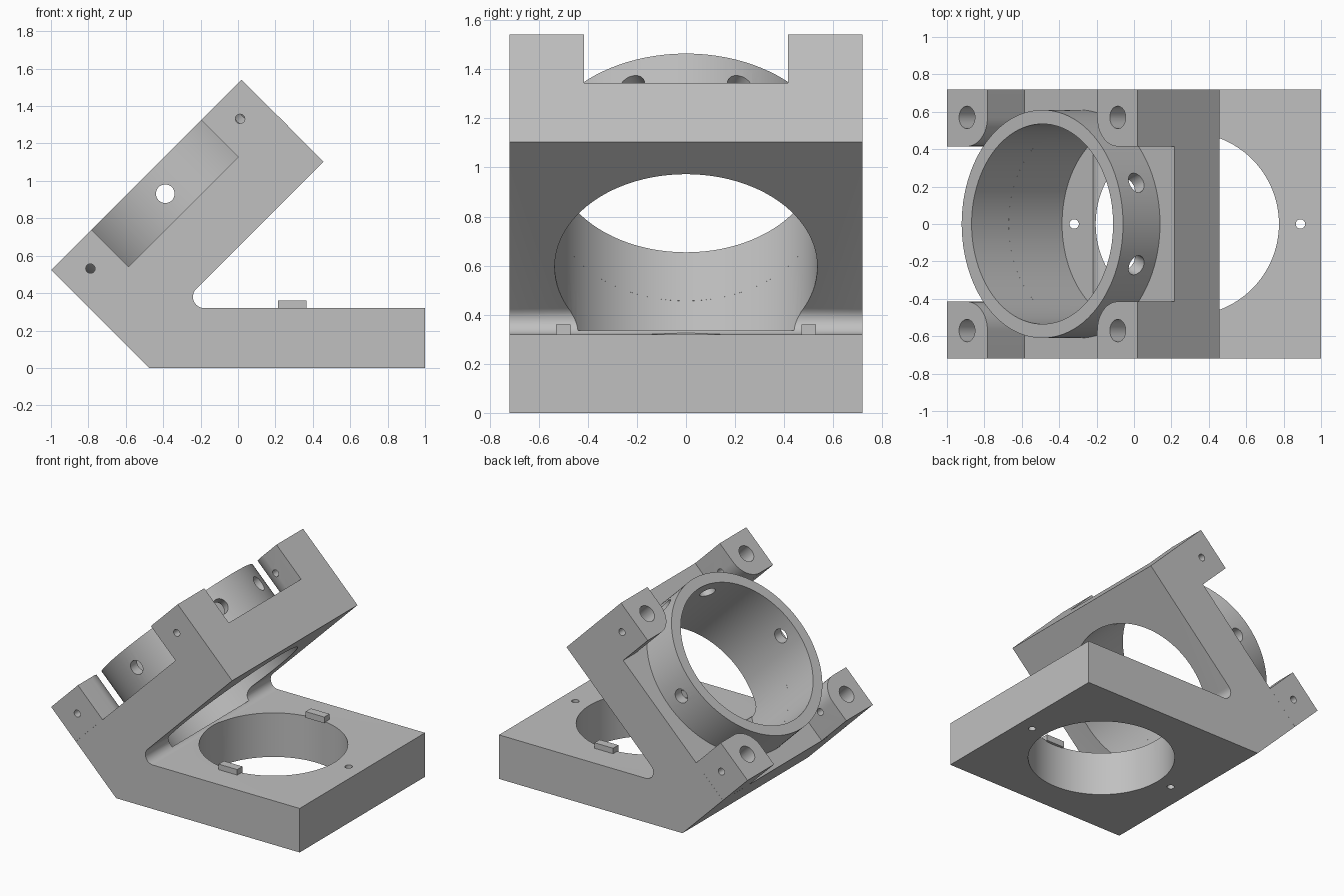
import bpy, bmesh, math
from mathutils import Matrix, Vector

if "Cube" in bpy.data.objects:
    bpy.data.objects.remove(bpy.data.objects["Cube"])

# Single grey material
grey = bpy.data.materials.new("light_grey")
grey.use_nodes = True
GREY = (0.53, 0.53, 0.53, 1)
grey.diffuse_color = GREY
grey.node_tree.nodes["Principled BSDF"].inputs["Base Color"].default_value = GREY

# Tilted frame: local x runs up the slope, local z points out of the mounting face
s = math.sqrt(0.5)
TILT = Matrix(((s, 0, -s, -0.49), (0, 1, 0, 0), (s, 0, s, 1.0325), (0, 0, 0, 1)))
FLAT = Matrix.Identity(4)
HALF = 0.72         # half width of the square plates
POST = 0.28         # height of posts and ring
SCREW_Z = -0.143    # level of the cross holes


def finish(name, bm, matrix):
    bmesh.ops.transform(bm, matrix=matrix, verts=bm.verts)
    bmesh.ops.recalc_face_normals(bm, faces=bm.faces)
    mesh = bpy.data.meshes.new(name)
    bm.to_mesh(mesh)
    bm.free()
    mesh.materials.append(grey)
    obj = bpy.data.objects.new(name, mesh)
    bpy.context.collection.objects.link(obj)
    return obj


def prism(name, points, depth, matrix):
    """Extrude a 3D outline along the vector depth."""
    bm = bmesh.new()
    face = bm.faces.new([bm.verts.new(p) for p in points])
    new = bmesh.ops.extrude_face_region(bm, geom=[face])["geom"]
    moved = [v for v in new if isinstance(v, bmesh.types.BMVert)]
    bmesh.ops.translate(bm, vec=depth, verts=moved)
    return finish(name, bm, matrix)


def cylinder(name, start, end, radius, matrix, sides=32):
    a, b = Vector(start), Vector(end)
    bm = bmesh.new()
    bmesh.ops.create_cone(bm, cap_ends=True, segments=sides, radius1=radius,
                          radius2=radius, depth=(b - a).length)
    turn = Vector((0, 0, 1)).rotation_difference(b - a).to_matrix().to_4x4()
    return finish(name, bm, matrix @ Matrix.Translation((a + b) / 2) @ turn)


def drill(target, start, end, radius, matrix, sides=32):
    """Cut a round hole and discard the cutter."""
    cutter = cylinder("cutter", start, end, radius, matrix, sides)
    cutter.hide_render = True
    mod = target.modifiers.new("hole", "BOOLEAN")
    mod.operation, mod.solver, mod.object = "DIFFERENCE", "EXACT", cutter
    graph = bpy.context.evaluated_depsgraph_get()
    mesh = bpy.data.meshes.new_from_object(target.evaluated_get(graph))
    target.modifiers.clear()
    target.data = mesh
    bpy.data.objects.remove(cutter)


def arc(cx, cy, r, start, end, steps):
    return [(cx + r * math.cos(math.radians(start + (end - start) * i / steps)),
             cy + r * math.sin(math.radians(start + (end - start) * i / steps)))
            for i in range(steps + 1)]


# Bracket body: base plate and tilted plate with a filleted inner corner
outline = [(-0.476, 0), (1, 0), (1, 0.32)]
outline += arc(-0.181, 0.38, 0.06, 270, 135, 12)
outline += [(0.457, 1.103), (0.217, 1.344), (-0.801, 0.325)]
body = prism("bracket_body", [(x, -HALF, z) for x, z in outline], (0, 2 * HALF, 0), FLAT)
drill(body, (0, 0, -0.684), (0, 0, 0.1), 0.535, TILT, 96)
drill(body, (0.285, 0, -0.1), (0.285, 0, 0.37), 0.49, FLAT, 96)
for x in (-0.32, 0.89):
    drill(body, (x, 0, -0.1), (x, 0, 0.4), 0.025, FLAT)

# Raised ring with cross holes through its wall
ring = cylinder("ring", (0, 0, -POST), (0, 0, 0), 0.61, TILT, 96)
drill(ring, (0, 0, -0.5), (0, 0, 0.2), 0.535, TILT, 96)
drill(ring, (0, -0.8, SCREW_Z), (0, 0.8, SCREW_Z), 0.05, TILT)
for side in (-1, 1):
    a = math.radians(21.3) * side
    c, d = math.cos(a), math.sin(a)
    drill(ring, (0.4 * c, 0.4 * d, SCREW_Z), (0.75 * c, 0.75 * d, SCREW_Z), 0.055, TILT)

# Four corner posts, inner corner rounded, each with a socket and a set screw hole
corner = [(HALF, HALF), (0.415, HALF)] + arc(0.57, 0.57, 0.155, 180, 270, 16) + [(HALF, 0.415)]
posts = []
for sx, end in ((-1, "lower"), (1, "upper")):
    for sy, side in ((-1, "front"), (1, "back")):
        post = prism(f"{end}_{side}_post", [(sx * x, sy * y, -POST) for x, y in corner],
                     (0, 0, POST), TILT)
        drill(post, (sx * 0.57, sy * 0.57, -0.27), (sx * 0.57, sy * 0.57, 0.1), 0.06, TILT)
        drill(post, (sx * 0.566, sy * 0.3, SCREW_Z), (sx * 0.566, sy * 0.9, SCREW_Z), 0.025, TILT)
        posts.append(post)

# Locating keys beside the base hole
for sy, side in ((-1, "front"), (1, "back")):
    y = sy * 0.5
    prism(f"{side}_key", [(0.215, y - 0.03, 0.315), (0.365, y - 0.03, 0.315),
                          (0.365, y + 0.03, 0.315), (0.215, y + 0.03, 0.315)],
          (0, 0, 0.045), FLAT)

# Smooth the round surfaces, keep edges sharp
for obj in [body, ring] + posts:
    bpy.ops.object.select_all(action="DESELECT")
    obj.select_set(True)
    bpy.context.view_layer.objects.active = obj
    bpy.ops.object.shade_smooth_by_angle(angle=math.radians(30))
